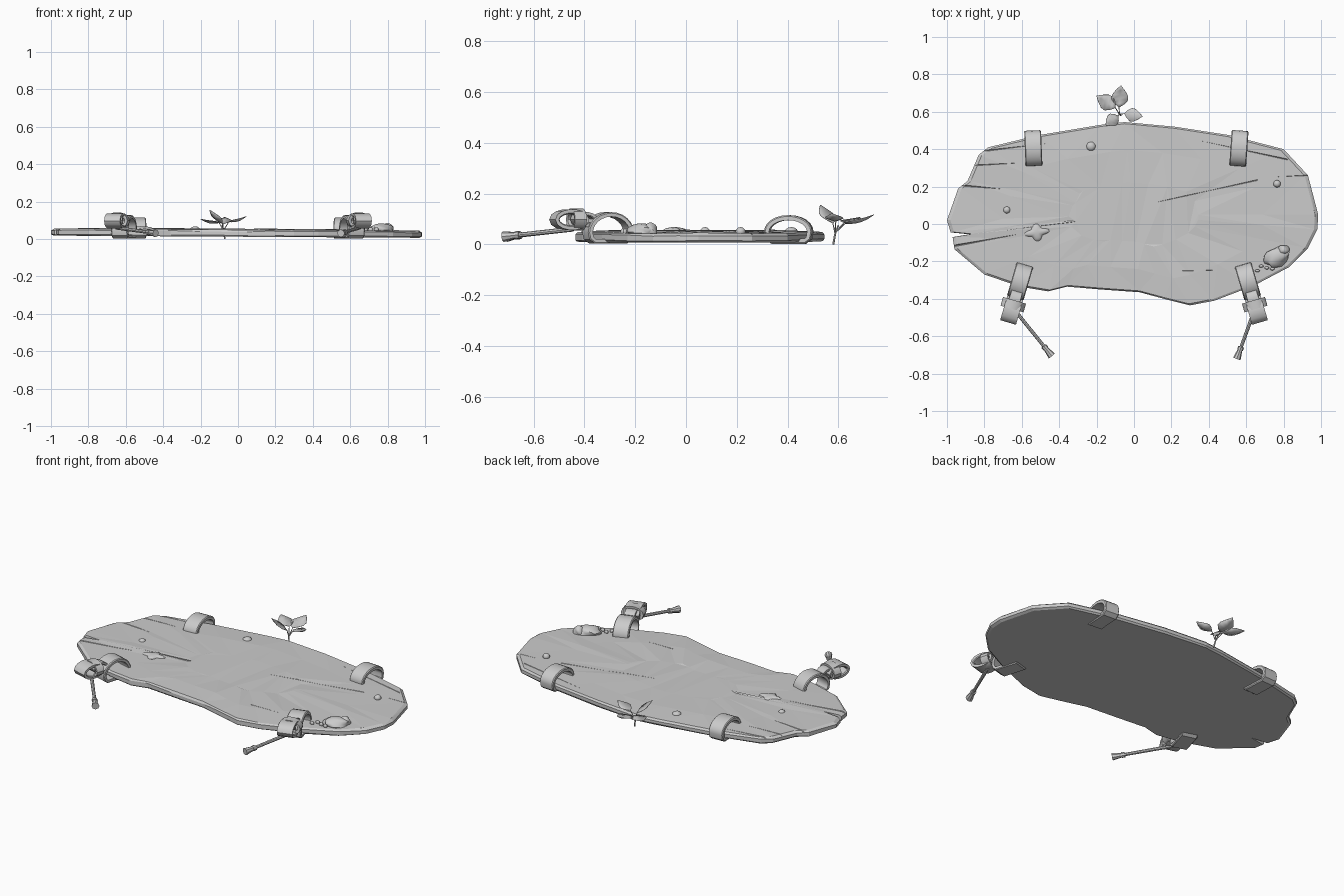
import bpy, bmesh, math, random
from mathutils import Vector, Matrix

if "Cube" in bpy.data.objects:
    bpy.data.objects.remove(bpy.data.objects["Cube"])

random.seed(4)
grey = bpy.data.materials.new("stone grey")
grey.diffuse_color = (0.6, 0.6, 0.6, 1)
grey.use_nodes = True
grey.node_tree.nodes["Principled BSDF"].inputs["Base Color"].default_value = grey.diffuse_color


def finish(name, bm, smooth=None):
    bmesh.ops.recalc_face_normals(bm, faces=bm.faces)
    me = bpy.data.meshes.new(name)
    bm.to_mesh(me)
    bm.free()
    ob = bpy.data.objects.new(name, me)
    bpy.context.collection.objects.link(ob)
    me.materials.append(grey)
    if smooth:
        bpy.ops.object.select_all(action='DESELECT')
        ob.select_set(True)
        bpy.context.view_layer.objects.active = ob
        bpy.ops.object.shade_smooth_by_angle(angle=math.radians(smooth))
    return ob


def bridge(bm, a, b):
    for i in range(len(a)):
        j = (i + 1) % len(a)
        bm.faces.new((a[i], a[j], b[j], b[i]))


# Plank: outline rings with chamfered rim and a slightly uneven top
outline = [(-1, .02), (-.94, .19), (-.89, .23), (-.83, .37), (-.78, .41), (-.51, .475), (-.18, .53),
           (-.05, .545), (.22, .52), (.51, .475), (.8, .4), (.93, .26), (.985, .05), (.98, -.03),
           (.93, -.13), (.83, -.23), (.64, -.33), (.43, -.41), (.3, -.435), (.16, -.4), (.03, -.365),
           (-.18, -.35), (-.36, -.335), (-.46, -.36), (-.61, -.335), (-.8, -.27), (-.96, -.135),
           (-.97, -.07), (-.88, -.055), (-.98, -.045)]
bm = bmesh.new()
rings = []
for f, z, jit in [(.985, .012, 0), (1, .02, .003), (1, .04, .003), (.982, .05, .002), (.7, .053, .003), (.35, .053, .003)]:
    rings.append([bm.verts.new((x * f, .05 + (y - .05) * f, z - .006 * x * f + random.uniform(-jit, jit)))
                  for x, y in outline])
for a, b in zip(rings, rings[1:]):
    bridge(bm, a, b)
bm.faces.new(rings[0])
bm.faces.new(rings[-1])
bmesh.ops.triangulate(bm, faces=[f for f in bm.faces if len(f.verts) > 4 or f.normal.z > -2])
plank = finish("plank", bm)

# Cracks and chipped hollows cut into the plank: (x0, y0, x1, y1, half width, depth)
cracks = [(-1.02, .215, -.68, .185, .012, .02), (-.98, -.12, -.62, -.055, .01, .02),
          (1.02, .265, .62, .245, .009, .02), (-.85, .385, -.3, .45, .012, .012),
          (.82, .345, .1, .5, .012, .012), (.66, .235, 0, .09, .016, .006),
          (.26, -.25, .54, -.245, .006, .006), (-.92, .31, -.55, .33, .008, .012)]
bm = bmesh.new()
for x0, y0, x1, y1, w, d in cracks:
    p, q = Vector((x0, y0, 0)), Vector((x1, y1, 0))
    n = (q - p).normalized().cross(Vector((0, 0, 1))) * w
    top = Vector((0, 0, .075))
    v = [bm.verts.new(c) for c in (p + n + top, p - n + top, q + top, p + Vector((0, 0, .052 - d - .006 * x0)),
                                   q + Vector((0, 0, .056)))]
    for idx in ((0, 1, 2), (0, 3, 1), (0, 2, 4, ), (0, 4, 3), (1, 4, 2), (1, 3, 4)):
        bm.faces.new([v[i] for i in idx])
cutter = finish("crack_cutter", bm)
cutter.hide_render = True
cutter.hide_set(True)
cut = plank.modifiers.new("cracks", 'BOOLEAN')
cut.operation, cut.object, cut.solver = 'DIFFERENCE', cutter, 'EXACT'


# Flat band following a closed path of (distance, height) along a ground direction
def band(name, origin, direction, path, width, thick):
    bm = bmesh.new()
    d = Vector((direction[0], direction[1], 0)).normalized()
    side = d.cross(Vector((0, 0, 1))) * width / 2
    o, n, loops = Vector((*origin, 0)), len(path), []
    for i, (s, z) in enumerate(path):
        t = (Vector(path[(i + 1) % n]) - Vector(path[i - 1])).normalized()
        off = Vector((-t.y, t.x)) * thick / 2
        c, w = o + d * s + Vector((0, 0, z)), d * off.x + Vector((0, 0, off.y))
        loops.append([bm.verts.new(c + w * a + side * b) for a, b in
                      ((1, .9), (1, -.9), (.5, -1), (-1, -1), (-1, 1), (.5, 1))])
    for i in range(n):
        bridge(bm, loops[i], loops[(i + 1) % n])
    return finish(name, bm, 35)


def arch(s0, s1, base, top, low, n=12):
    c, r = (s0 + s1) / 2, (s1 - s0) / 2
    arc = [(c - r * math.cos(math.pi * i / n), base + (top - base) * math.sin(math.pi * i / n)) for i in range(n + 1)]
    return arc + [(s1 - .005, low + .012), (s1 - .02, low), (s0 + .02, low), (s0 + .005, low + .012)]


def oval(s, z, rs, rz, n=14):
    return [(s + rs * math.cos(math.tau * i / n), z + rz * math.sin(math.tau * i / n)) for i in range(n)]


def rod(name, p, q, r0, r1, sides=8):
    p, q = Vector(p), Vector(q)
    bm = bmesh.new()
    m = Matrix.Translation((p + q) / 2) @ (q - p).to_track_quat('Z', 'Y').to_matrix().to_4x4()
    bmesh.ops.create_cone(bm, cap_ends=True, segments=sides, radius1=r0, radius2=r1, depth=(q - p).length, matrix=m)
    return finish(name, bm, 40)


# Rear straps looped over the back edge
band("rear_strap_left", (-.535, .32), (-.04, 1), arch(.0, .17, .05, .105, .012), .09, .02)
band("rear_strap_right", (.555, .32), (.07, 1), arch(.0, .17, .05, .105, .012), .09, .02)

# Front straps with a rolled buckle, knot and tasselled cord
for tag, sx, end in (("left", -1, (-.44, -.705)), ("right", 1, (.55, -.72))):
    a, d = Vector((sx * .585, -.225)), Vector((sx * .085, -.29)).normalized()
    side = (-d.y, d.x)
    band("front_strap_" + tag, a, d, arch(.0, .17, .045, .118, .012), .092, .018)
    band("buckle_roll_" + tag, a, d, oval(.245, .097, .06, .032), .088, .018)
    band("strap_link_" + tag, a, d, oval(.185, .098, .04, .022), .06, .015)
    band("knot_" + tag, a + d * .215, side, oval(0, .098, .056, .036), .048, .016)
    p = Vector((*(a + d * .23), .06))
    q = Vector((*end, .03))
    k = (q - p).normalized()
    rod("cord_" + tag, p, q - k * .05, .01, .009)
    rod("tassel_" + tag, q - k * .055, q, .012, .021)
    rod("tassel_collar_" + tag, q - k * .068, q - k * .05, .016, .016)


# Rivets and lumps on the top face
def lump(name, loc, scale, rough=0, star=0, turn=0):
    bm = bmesh.new()
    bmesh.ops.create_icosphere(bm, subdivisions=3 if star or rough else 2, radius=1)
    for v in bm.verts:
        ang = math.atan2(v.co.y, v.co.x)
        f = 1 + star * math.cos(4 * ang) + rough * math.sin(3 * ang + 4 * v.co.z) + random.uniform(-rough, rough) * .3
        v.co.x *= f
        v.co.y *= f
    bmesh.ops.transform(bm, verts=bm.verts, matrix=Matrix.Translation(loc) @ Matrix.Rotation(turn, 4, 'Z')
                        @ Matrix.Diagonal((*scale, 1)))
    return finish(name, bm, 40)


for i, (x, y, r) in enumerate([(-.23, .415, .026), (-.68, .075, .02), (.765, .215, .02)]):
    lump("rivet_%d" % i, (x, y, .05), (r, r, .018))
lump("star_lump", (-.52, -.045, .052), (.055, .038, .016), 0, .28, .15)
lump("moss_lump", (.765, -.175, .048), (.072, .05, .035), .12, 0, .5)
lump("moss_bump", (.80, -.14, .05), (.03, .028, .036), .1)
for i, (x, y) in enumerate([(.68, -.225), (.71, -.235), (.74, -.24), (.66, -.25)]):
    lump("crumb_%d" % i, (x, y, .05), (.013, .008, .012))

# Sprout: stem and four folded leaves
fork = Vector((-.085, .6, .075))
rod("stem_lower", (-.07, .58, 0), (-.078, .587, .04), .004, .004, 6)
rod("stem_upper", (-.078, .587, .04), fork, .004, .003, 6)
for i, (base, tip, w) in enumerate([((-.1, .622, .085), (-.2, .685, .105), .043),
                                    ((-.08, .625, .08), (-.07, .74, .115), .045),
                                    ((-.05, .59, .09), (.045, .575, .12), .036),
                                    ((-.085, .578, .085), (-.15, .53, .155), .035)]):
    p, q = Vector(base), Vector(tip)
    rod("leaf_stalk_%d" % i, (-.078, .587, .045), p, .003, .002, 5)
    side = (q - p).cross(Vector((0, 0, 1))).normalized()
    up = side.cross(q - p).normalized()
    bm = bmesh.new()
    rows = []
    for t, f in ((0, .06), (.15, .6), (.35, 1), (.55, .95), (.78, .55), (1, .04)):
        c = p.lerp(q, t) - up * .012 * math.sin(math.pi * t)
        rows.append([bm.verts.new(c + side * w * f * s + up * abs(s) * f * .012) for s in (-1, 0, 1)])
    for r0, r1 in zip(rows, rows[1:]):
        for s in (0, 1):
            bm.faces.new((r0[s], r0[s + 1], r1[s + 1], r1[s]))
    leaf = finish("leaf_%d" % i, bm, 40)
    leaf.modifiers.new("thickness", 'SOLIDIFY').thickness = .002
